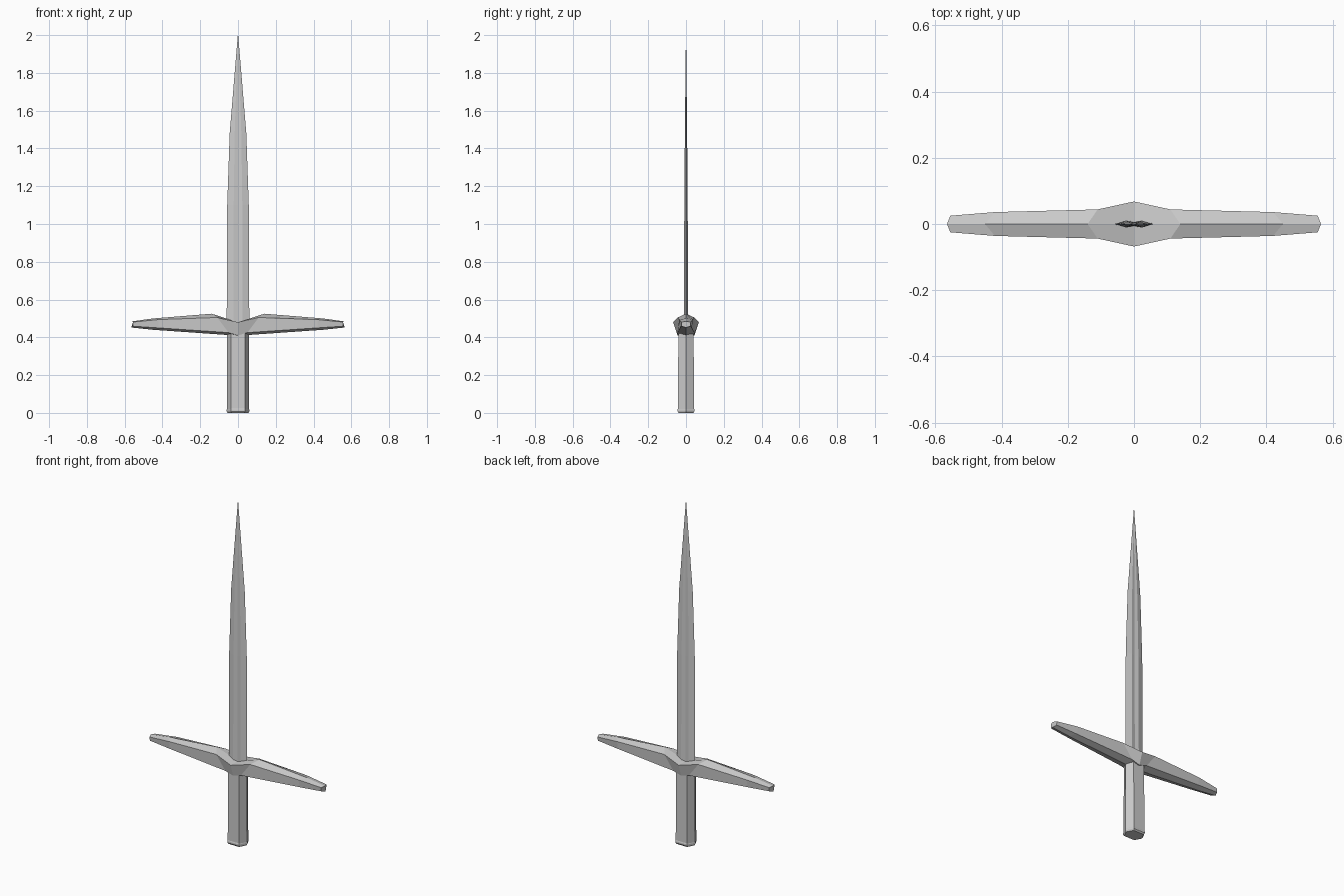
import bpy, bmesh

if "Cube" in bpy.data.objects:
    bpy.data.objects.remove(bpy.data.objects["Cube"])


def loft(name, rings):
    """Skin equal-length closed rings and cap both ends."""
    bm = bmesh.new()
    loops = [[bm.verts.new(p) for p in ring] for ring in rings]
    n = len(rings[0])
    for a, b in zip(loops, loops[1:]):
        for i in range(n):
            j = (i + 1) % n
            bm.faces.new((a[i], a[j], b[j], b[i]))
    bm.faces.new(loops[0])
    bm.faces.new(loops[-1])
    bmesh.ops.remove_doubles(bm, verts=bm.verts, dist=1e-5)
    bmesh.ops.recalc_face_normals(bm, faces=bm.faces)
    mesh = bpy.data.meshes.new(name)
    bm.to_mesh(mesh)
    bm.free()
    ob = bpy.data.objects.new(name, mesh)
    bpy.context.collection.objects.link(ob)
    return ob


# Blade: flattened section with a shallow fuller, tapering to a point
section = [(-1, 0), (-0.4, -1), (0, -0.6), (0.4, -1), (1, 0), (0.4, 1), (0, 0.6), (-0.4, 1)]
stations = [(0.46, 0.06, 0.011), (1.1, 0.057, 0.009), (1.48, 0.044, 0.006), (2.0, 0.001, 0.0005)]
loft("blade", [[(x * w, y * t, z) for x, y in section] for z, w, t in stations])

# Grip and pommel cap: elongated hexagons
hexagon = [(-1, 0), (-0.62, -1), (0.62, -1), (1, 0), (0.62, 1), (-0.62, 1)]


def hex_column(name, levels):
    loft(name, [[(x * w, y * d, z) for x, y in hexagon] for z, w, d in levels])


hex_column("grip", [(0.02, 0.059, 0.043), (0.44, 0.058, 0.040)])
hex_column("pommel_cap", [(0, 0.055, 0.039), (0.008, 0.060, 0.045),
                          (0.017, 0.060, 0.045), (0.026, 0.057, 0.042)])

# Crossguard: half profiles (top ridge, upper side, lower side, bottom ridge)
half = [
    [(0, 0, 0.48), (0, 0.068, 0.48), (0, 0.045, 0.41), (0, 0, 0.41)],
    [(0.14, 0, 0.525), (0.11, 0.044, 0.505), (0.05, 0.045, 0.425), (0.05, 0, 0.412)],
    [(0.45, 0, 0.50), (0.42, 0.036, 0.494), (0.42, 0.031, 0.45), (0.45, 0, 0.44)],
    [(0.565, 0, 0.484), (0.555, 0.025, 0.481), (0.555, 0.023, 0.459), (0.565, 0, 0.452)],
]
right = [r + [(x, -y, z) for x, y, z in (r[2], r[1])] for r in half]
left = [[(-x, y, z) for x, y, z in r] for r in right[:0:-1]]
loft("crossguard", left + right)
